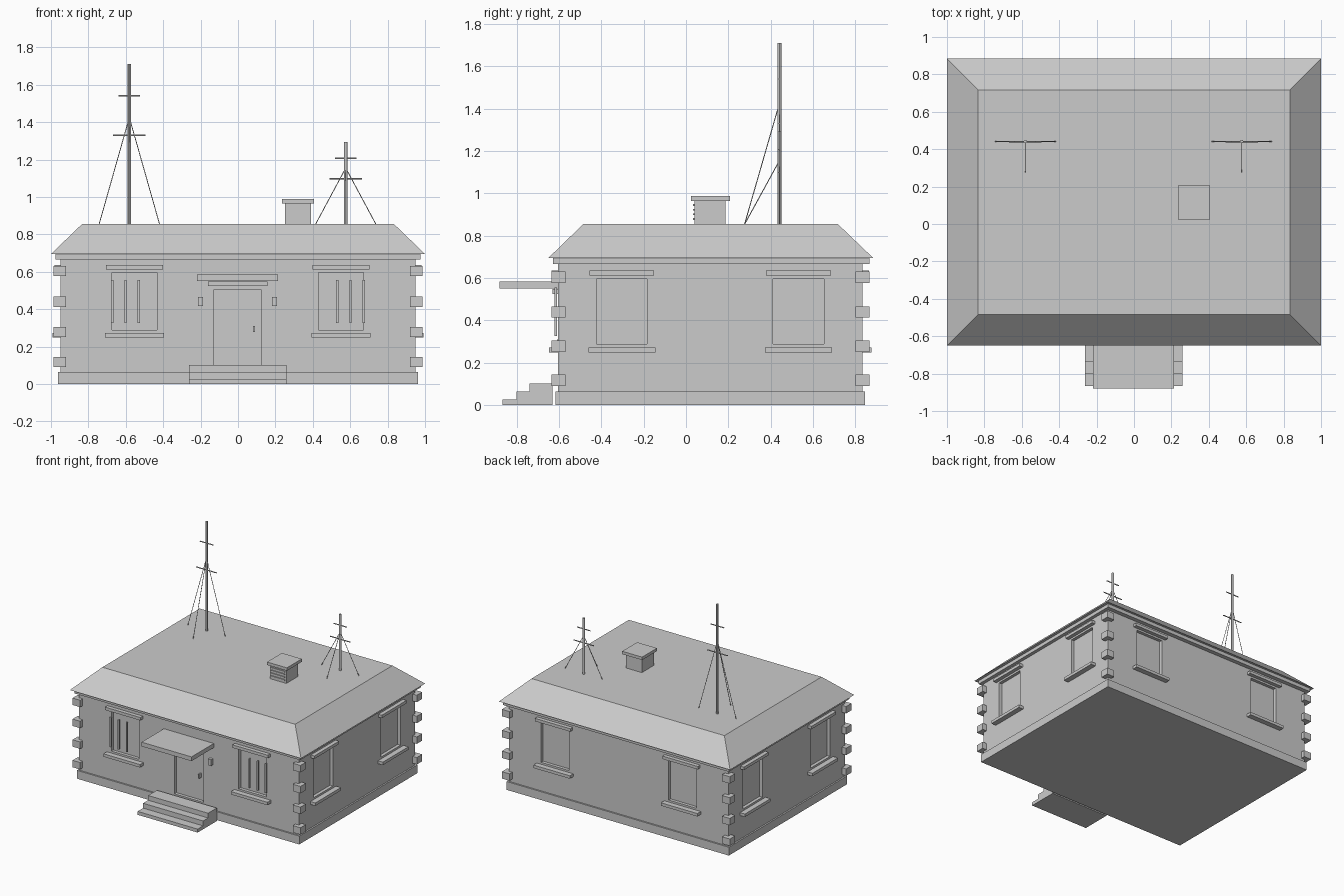
import bpy, bmesh
from mathutils import Vector

cube = bpy.data.objects.get("Cube")
if cube:
    bpy.data.objects.remove(cube, do_unlink=True)

grey = bpy.data.materials.new("light_grey")
grey.use_nodes = True
COLOUR = (0.6, 0.6, 0.6, 1)
grey.diffuse_color = COLOUR
grey.node_tree.nodes["Principled BSDF"].inputs["Base Color"].default_value = COLOUR


def finish(name, bm):
    bmesh.ops.recalc_face_normals(bm, faces=bm.faces)
    mesh = bpy.data.meshes.new(name)
    bm.to_mesh(mesh)
    bm.free()
    mesh.materials.append(grey)
    ob = bpy.data.objects.new(name, mesh)
    bpy.context.collection.objects.link(ob)
    return ob


def add_box(bm, x0, x1, y0, y1, z0, z1):
    verts = bmesh.ops.create_cube(bm, size=1)["verts"]
    for v in verts:
        v.co = ((x0 + x1) / 2 + v.co.x * (x1 - x0),
                (y0 + y1) / 2 + v.co.y * (y1 - y0),
                (z0 + z1) / 2 + v.co.z * (z1 - z0))
    return verts


def boxes(name, *extents):
    bm = bmesh.new()
    for e in extents:
        add_box(bm, *e)
    return finish(name, bm)


def add_rod(bm, a, b, radius, sides=8):
    a, b = Vector(a), Vector(b)
    d = b - a
    verts = bmesh.ops.create_cone(bm, cap_ends=True, segments=sides, radius1=radius,
                                  radius2=radius, depth=d.length)["verts"]
    turn = d.to_track_quat("Z", "Y")
    for v in verts:
        v.co = turn @ v.co + (a + b) / 2


# Wall planes
WX, FRONT, BACK = 0.95, -0.605, 0.833
MID = (FRONT + BACK) / 2
RECESS = 0.025


def on_wall(side, u0, u1, inner, outer, z0, z1):
    """Box against a wall: u runs along it, inner/outer are offsets from its face."""
    if side == "front":
        return (u0, u1, FRONT - outer, FRONT - inner, z0, z1)
    if side == "back":
        return (u0, u1, BACK + inner, BACK + outer, z0, z1)
    if side == "left":
        return (WX + inner, WX + outer, u0, u1, z0, z1)
    return (-WX - outer, -WX - inner, u0, u1, z0, z1)


# Window centres along each wall
windows = [(s, u) for s in ("front", "back") for u in (-0.553, 0.55)]
windows += [(s, u) for s in ("left", "right") for u in (-0.303, 0.531)]

# Walls with recessed windows and door
walls = boxes("walls", (-WX, WX, FRONT, BACK, 0.03, 0.68))
openings = [on_wall(s, u - 0.12, u + 0.12, -RECESS, 0.1, 0.288, 0.597) for s, u in windows]
openings.append(on_wall("front", -0.127, 0.124, -RECESS, 0.1, 0.1, 0.505))
cutter = boxes("opening_cutter", *openings)
cutter.hide_render = True
cut = walls.modifiers.new("openings", "BOOLEAN")
cut.object, cut.operation, cut.solver = cutter, "DIFFERENCE", "EXACT"
bpy.context.view_layer.objects.active = walls
bpy.ops.object.modifier_apply(modifier=cut.name)
bpy.data.objects.remove(cutter, do_unlink=True)

boxes("plinth", (-0.962, 0.962, -0.617, 0.845, 0, 0.065))
boxes("window_lintels", *[on_wall(s, u - 0.153, u + 0.153, -0.01, 0.03, 0.612, 0.635)
                          for s, u in windows])
boxes("window_sills", *[on_wall(s, u - 0.158, u + 0.158, -0.01, 0.042, 0.25, 0.273)
                        for s, u in windows])

# Bars on the front windows
boxes("window_bars", *[on_wall("front", s * u - 0.006, s * u + 0.006, 0.003, 0.016, 0.326, 0.556)
                       for s in (-1, 1) for u in (0.53, 0.602, 0.672)])

# Corner blocks
quoins = []
for x in (-0.953, 0.953):
    for y in (-0.603, 0.834):
        for z in (0.117, 0.278, 0.44, 0.604):
            quoins.append((x - 0.033, x + 0.033, y - 0.033, y + 0.033, z - 0.027, z + 0.027))
boxes("corner_blocks", *quoins)

# Roof with sloping sides, and the band under its eaves
boxes("eaves_band", (-0.977, 0.977, -0.628, 0.866, 0.667, 0.697))
bm = bmesh.new()
for v in add_box(bm, -1, 1, -0.65, 0.884, 0.695, 0.855):
    if v.co.z > 0.8:
        v.co.x *= 0.834
        v.co.y = 0.717 if v.co.y > 0 else -0.485
finish("roof", bm)

# Entrance
boxes("door_lintel", on_wall("front", -0.161, 0.159, -0.01, 0.026, 0.524, 0.548))
boxes("canopy", (-0.218, 0.214, -0.88, FRONT + 0.01, 0.552, 0.585))
boxes("door_handle", on_wall("front", 0.08, 0.091, -RECESS, 0.005, 0.278, 0.31))
boxes("wall_lamps", *[on_wall("front", c - 0.013, c + 0.013, -0.01, 0.025, 0.417, 0.465)
                      for c in (-0.2, 0.195)])
bm = bmesh.new()
profile = [(-0.63, 0), (-0.867, 0), (-0.867, 0.027), (-0.8, 0.027), (-0.8, 0.065),
           (-0.738, 0.065), (-0.738, 0.102), (-0.63, 0.102)]
face = bm.faces.new([bm.verts.new((-0.261, y, z)) for y, z in profile])
side = bmesh.ops.extrude_face_region(bm, geom=[face])["geom"]
bmesh.ops.translate(bm, vec=(0.519, 0, 0),
                    verts=[g for g in side if isinstance(g, bmesh.types.BMVert)])
finish("front_steps", bm)

# Roof vent
boxes("vent_body", (0.251, 0.39, 0.04, 0.187, 0.845, 0.97))
boxes("vent_cap", (0.235, 0.407, 0.023, 0.207, 0.965, 0.988))
boxes("vent_slats", *[(0.261, 0.38, 0.033, 0.045, z, z + 0.008)
                      for z in (0.875, 0.897, 0.919, 0.941)])


# Roof masts: pole, two crossbars and three guy wires
def mast(name, x, top, bars, wire_top):
    y, roof = 0.441, 0.853
    bm = bmesh.new()
    add_rod(bm, (x, y, roof - 0.005), (x, y, top), 0.009, 12)
    for z, half in zip(bars, (0.057, 0.087)):
        add_rod(bm, (x - half, y, z), (x + half, y, z), 0.004)
    for dx, dy in ((-0.162, 0), (0.162, 0), (0, -0.165)):
        add_rod(bm, (x, y, wire_top), (x + dx, y + dy, roof), 0.0022, 6)
    ob = finish(name, bm)
    ob.select_set(True)
    bpy.context.view_layer.objects.active = ob
    bpy.ops.object.shade_smooth_by_angle()
    ob.select_set(False)


mast("tall_mast", -0.581, 1.71, (1.54, 1.33), 1.425)
mast("short_mast", 0.576, 1.293, (1.207, 1.098), 1.155)
